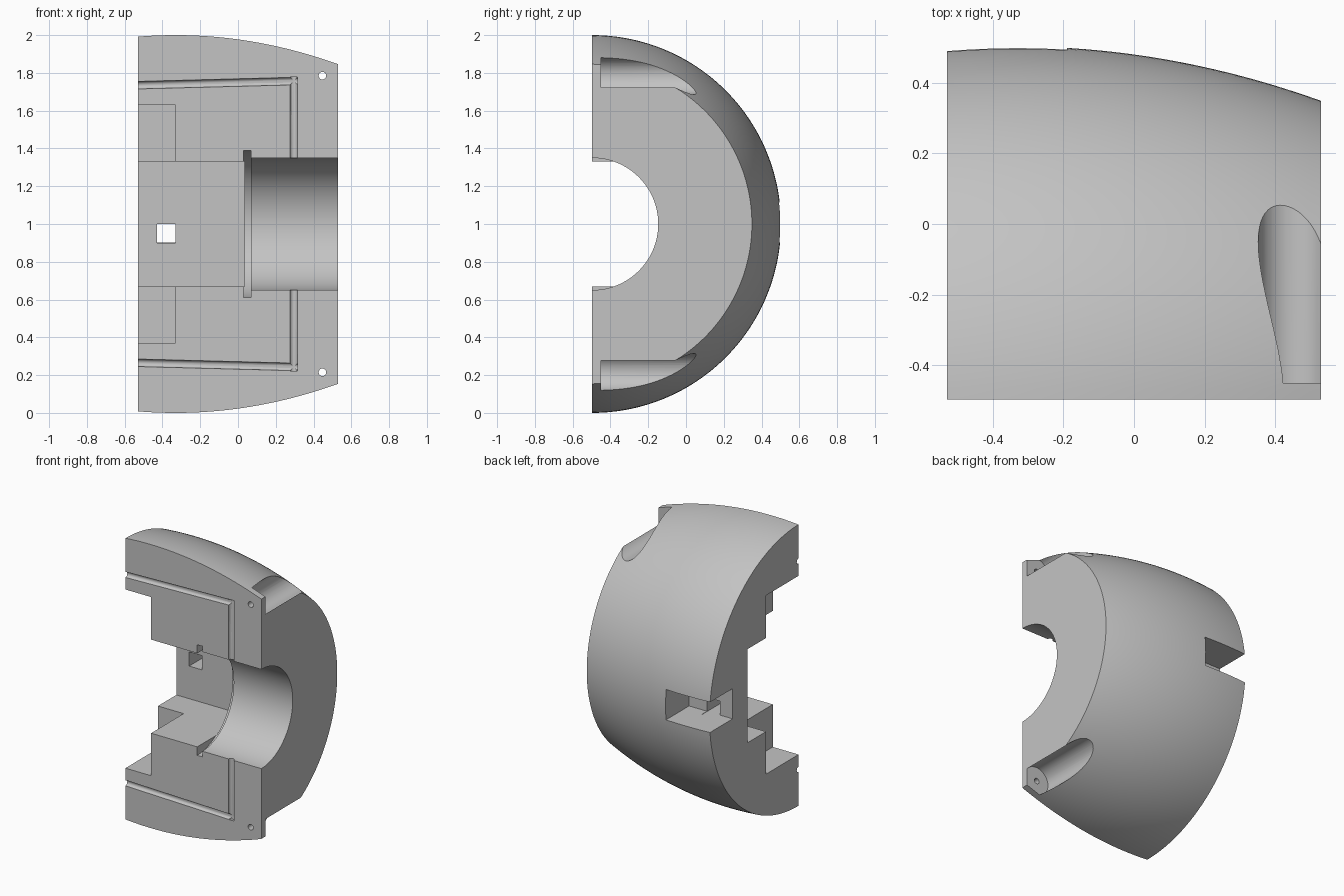
import bpy, bmesh, math
from mathutils import Vector

if "Cube" in bpy.data.objects:
    bpy.data.objects.remove(bpy.data.objects["Cube"], do_unlink=True)

FRONT = -0.497          # flat split face, which holds the axis of revolution
AXIS = Vector((0, FRONT, 1))
END = 0.53

grey = bpy.data.materials.new("plain_grey")
grey.use_nodes = True
grey.diffuse_color = (0.55, 0.55, 0.55, 1)
grey.node_tree.nodes["Principled BSDF"].inputs["Base Color"].default_value = grey.diffuse_color


def to_object(bm, name):
    bmesh.ops.recalc_face_normals(bm, faces=bm.faces)
    mesh = bpy.data.meshes.new(name)
    bm.to_mesh(mesh)
    bm.free()
    mesh.materials.append(grey)
    ob = bpy.data.objects.new(name, mesh)
    bpy.context.collection.objects.link(ob)
    return ob


def box(name, x, y, z):
    bm = bmesh.new()
    bmesh.ops.create_cube(bm, size=1)
    for v in bm.verts:
        v.co = [lo + (c + 0.5) * (hi - lo) for c, (lo, hi) in zip(v.co, (x, y, z))]
    return to_object(bm, name)


def rod(name, start, end, radius, sides):
    start, end = Vector(start), Vector(end)
    bm = bmesh.new()
    bmesh.ops.create_cone(bm, cap_ends=True, segments=sides, radius1=radius,
                          radius2=radius, depth=(end - start).length)
    ob = to_object(bm, name)
    turn = (end - start).to_track_quat('Z', 'Y').to_matrix().to_4x4()
    turn.translation = (start + end) / 2
    ob.data.transform(turn)
    return ob


# Half shell: a shallow arc revolved half a turn about the x axis
bm = bmesh.new()
steps = 32
profile = [(-END, 0)]
for i in range(steps + 1):
    x = -END + 2 * END * i / steps
    profile.append((x, 1 - (x + 0.33) ** 2 / 4.8))
profile.append((END, 0))
verts = [bm.verts.new(AXIS + Vector((x, 0, r))) for x, r in profile]
edges = [bm.edges.new(pair) for pair in zip(verts, verts[1:])]
bmesh.ops.spin(bm, geom=verts + edges, cent=AXIS, axis=(1, 0, 0),
               angle=-math.pi, steps=96)
bmesh.ops.remove_doubles(bm, verts=bm.verts, dist=1e-5)
bmesh.ops.holes_fill(bm, edges=[e for e in bm.edges if e.is_boundary], sides=0)
bmesh.ops.dissolve_limit(bm, angle_limit=0.001, verts=bm.verts, edges=bm.edges)
shell = to_object(bm, "half_shell")

# Inner bore, retaining slot, cavity, side pocket, rear notch and window
outer = FRONT - 0.1
cutters = [
    rod("bore", AXIS + Vector((0.05, 0, 0)), AXIS + Vector((0.7, 0, 0)), 0.35, 96),
    rod("retaining_slot", AXIS + Vector((0.03, 0, 0)), AXIS + Vector((0.07, 0, 0)), 0.39, 96),
    box("cavity", (-0.7, 0.034), (outer, 0.07), (0.67, 1.33)),
    box("side_pocket", (-0.7, -0.33), (outer, -0.135), (0.37, 1.63)),
    box("rear_notch", (-0.7, -0.19), (0.237, 0.7), (0.902, 1.115)),
    box("window", (-0.43, -0.33), (0, 0.3), (0.9, 1.0)),
]

# Seal grooves, screw recesses and screw holes, mirrored top and bottom
for s, side in ((1, "upper"), (-1, "lower")):
    def at(x, y, dz):
        return (x, y, 1 + s * dz)
    cutters += [
        rod(side + "_long_groove", at(-0.6, FRONT, 0.733), at(0.315, FRONT, 0.757), 0.02, 16),
        rod(side + "_short_groove", at(0.295, FRONT, 0.3), at(0.295, FRONT, 0.777), 0.02, 16),
        rod(side + "_screw_recess", at(0.452, -0.45, 0.785), at(0.452, 0.5, 0.785), 0.1, 48),
        rod(side + "_screw_hole", at(0.447, outer, 0.785), at(0.447, -0.4, 0.785), 0.02, 24),
    ]

# Carve the shell, then drop the cutters
for c in cutters:
    c.hide_render = True
    cut = shell.modifiers.new(c.name, 'BOOLEAN')
    cut.operation, cut.solver, cut.object = 'DIFFERENCE', 'EXACT', c
bpy.context.view_layer.update()
carved = bpy.data.meshes.new_from_object(
    shell.evaluated_get(bpy.context.evaluated_depsgraph_get()))
shell.modifiers.clear()
shell.data = carved
for c in cutters:
    bpy.data.objects.remove(c, do_unlink=True)

bpy.ops.object.select_all(action='DESELECT')
shell.select_set(True)
bpy.context.view_layer.objects.active = shell
bpy.ops.object.shade_smooth_by_angle(angle=math.radians(28))
